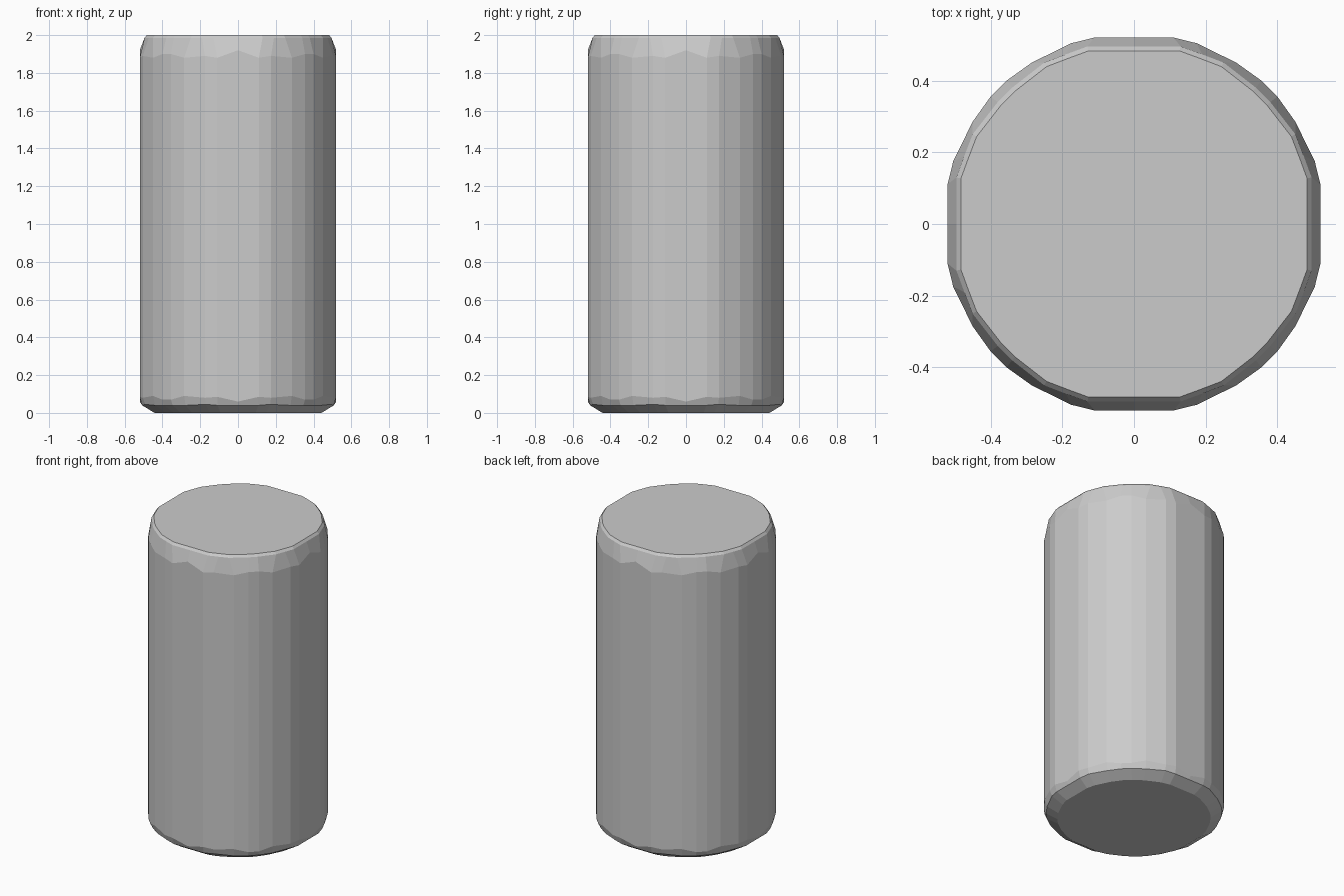
import bpy
import bmesh

cube = bpy.data.objects.get("Cube")
if cube:
    bpy.data.objects.remove(cube, do_unlink=True)

grey = bpy.data.materials.new("plain grey")
grey.use_nodes = True
colour = (0.6, 0.6, 0.6, 1)
grey.diffuse_color = colour
grey.node_tree.nodes["Principled BSDF"].inputs["Base Color"].default_value = colour


def ring(octant, scale, heights):
    """Repeat an eighth of a faceted outline, with its heights, all the way round."""
    eighth = [(x * scale, y * scale, z) for (x, y), z in zip(octant, heights)]
    quarter = eighth + [(y, x, z) for x, y, z in reversed(eighth[1:])]
    points = []
    for _ in range(4):
        points += quarter
        quarter = [(y, -x, z) for x, y, z in quarter]
    return points


# Cross-sections: the wall and the slightly narrower lid edge
wall = [(0, .52), (.11, .52), (.175, .504), (.285, .45), (.355, .40)]
lid = [(0, .495), (.13, .495), (.19, .473), (.25, .45), (.34, .38)]

# Rings from the base up, with uneven rims at both ends
rings = [
    ring(wall, .85, [0] * 5),
    ring(wall, .975, [.04, .04, .045, .04, .04]),
    ring(wall, 1, [.06, .085, .08, .09, .07]),
    ring(wall, 1, [1.92, 1.88, 1.89, 1.88, 1.90]),
    ring(lid, 1, [1.985] * 5),
    ring(lid, .975, [2] * 5),
]

# Loft the body and close both ends
bm = bmesh.new()
loops = [[bm.verts.new(p) for p in points] for points in rings]
for low, high in zip(loops, loops[1:]):
    for i in range(len(low)):
        bm.faces.new((low[i - 1], low[i], high[i], high[i - 1]))
bm.faces.new(loops[0])
bm.faces.new(loops[-1])
bmesh.ops.recalc_face_normals(bm, faces=bm.faces)

mesh = bpy.data.meshes.new("cylinder_body")
bm.to_mesh(mesh)
bm.free()
mesh.materials.append(grey)
body = bpy.data.objects.new("cylinder_body", mesh)
bpy.context.collection.objects.link(body)
